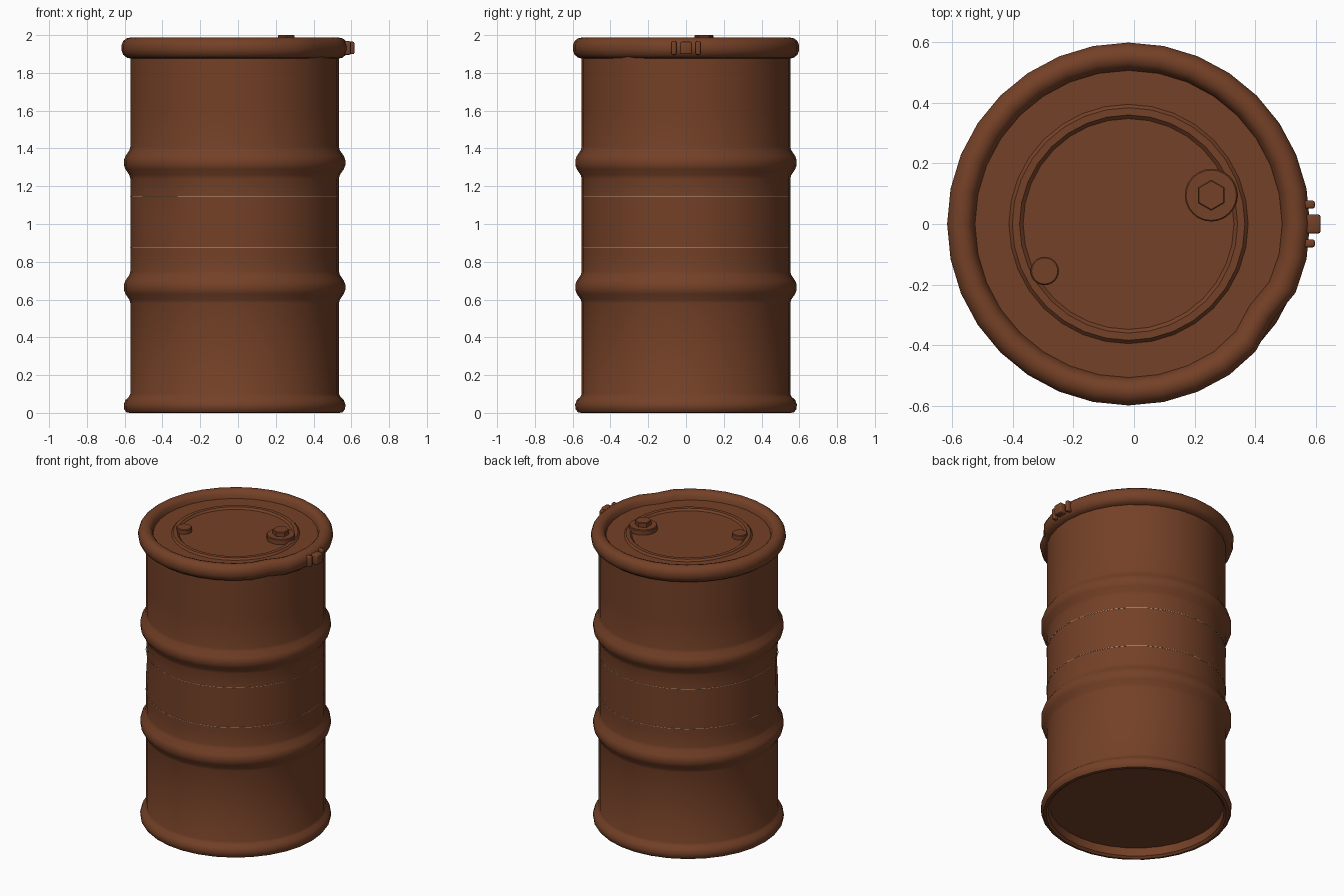
import bpy, bmesh, math
from mathutils import Vector

if "Cube" in bpy.data.objects:
    bpy.data.objects.remove(bpy.data.objects["Cube"])

CX = -0.018      # drum axis
SIDES = 32


def material(name, rgb):
    m = bpy.data.materials.new(name)
    m.use_nodes = True
    m.diffuse_color = (*rgb, 1)
    bsdf = m.node_tree.nodes["Principled BSDF"]
    bsdf.inputs["Base Color"].default_value = (*rgb, 1)
    bsdf.inputs["Roughness"].default_value = 0.7
    return m


rust = material("rust brown", (0.175, 0.052, 0.02))
cream = material("faded cream", (0.55, 0.42, 0.32))


def finish(name, bm, mat, angle=40):
    bmesh.ops.recalc_face_normals(bm, faces=bm.faces)
    mesh = bpy.data.meshes.new(name)
    bm.to_mesh(mesh)
    bm.free()
    mesh.materials.append(mat)
    obj = bpy.data.objects.new(name, mesh)
    bpy.context.collection.objects.link(obj)
    bpy.ops.object.select_all(action='DESELECT')
    obj.select_set(True)
    bpy.context.view_layer.objects.active = obj
    bpy.ops.object.shade_smooth_by_angle(angle=math.radians(angle))
    return obj


def lathe(name, profile, mat=rust, centre=(CX, 0), sides=SIDES, turn=0.0, angle=40):
    """Spin (radius, height) points; radius 0 closes the end."""
    bm = bmesh.new()
    rings = []
    for r, z in profile:
        if r == 0:
            rings.append([bm.verts.new((*centre, z))] * sides)
            continue
        ring = []
        for i in range(sides):
            a = turn + math.tau * i / sides
            ring.append(bm.verts.new((centre[0] + r * math.cos(a),
                                      centre[1] + r * math.sin(a), z)))
        rings.append(ring)
    for low, high in zip(rings, rings[1:]):
        for i in range(sides):
            j = (i + 1) % sides
            corners = list(dict.fromkeys((low[i], low[j], high[j], high[i])))
            bm.faces.new(corners)
    return finish(name, bm, mat, angle)


def dent(obj, degrees, z, depth, size):
    """Push the wall inward around one spot."""
    a = math.radians(degrees)
    spot = Vector((CX + 0.56 * math.cos(a), 0.56 * math.sin(a), z))
    inward = Vector((-math.cos(a), -math.sin(a), 0))
    for v in obj.data.vertices:
        d = (v.co - spot).length / size
        if d < 1:
            v.co += inward * depth * (1 - d * d)


def rib(z):
    """Rolled hoop swelling out of the wall."""
    return [(0.552, z - 0.085), (0.557, z - 0.066), (0.578, z - 0.035),
            (0.586, z - 0.014), (0.586, z + 0.014), (0.578, z + 0.035),
            (0.557, z + 0.066), (0.552, z + 0.085)]


# Drum wall: recessed base, foot roll and two hoops
wall = [(0, 0.065), (0.535, 0.065), (0.54, 0.012), (0.555, 0.0), (0.572, 0.003),
        (0.585, 0.02), (0.587, 0.045), (0.578, 0.068), (0.56, 0.085), (0.552, 0.1)]
wall += rib(0.665) + [(0.552, z) for z in (0.84, 0.95, 1.06, 1.16)] + rib(1.325)
wall += [(0.552, 1.6), (0.552, 1.84), (0.552, 1.92)]
body = lathe("drum_body", wall)
dent(body, 225, 1.1, 0.012, 0.17)

# Rolled top rim and sunken lid
lid = lathe("lid_and_rim", [
    (0.545, 1.875), (0.57, 1.88), (0.59, 1.896), (0.599, 1.92), (0.599, 1.945),
    (0.59, 1.968), (0.572, 1.983), (0.55, 1.987), (0.53, 1.98), (0.515, 1.965),
    (0.507, 1.936), (0.395, 1.936), (0.384, 1.948), (0.36, 1.948),
    (0.348, 1.936), (0, 1.936)])
dent(lid, -34, 1.93, 0.03, 0.13)

# Faint worn edges of a painted band
for label, z in (("upper", 1.145), ("lower", 0.875)):
    lathe(label + "_band_edge", [(0.551, z - 0.001), (0.5535, z - 0.001),
                                 (0.5535, z + 0.001), (0.551, z + 0.001)], cream)


def cap(name, x, y, r, bottom, top, sides=24, turn=0.0):
    b = 0.004
    lathe(name, [(0, bottom), (r, bottom), (r, top - b), (r - b, top), (0, top)],
          centre=(x, y), sides=sides, turn=turn, angle=30)


# Filler plug with hexagonal head, and the small vent plug
cap("filler_plug_flange", 0.255, 0.095, 0.087, 1.93, 1.97)
cap("filler_plug_head", 0.255, 0.095, 0.051, 1.96, 2.0, 6, math.pi / 6)
cap("vent_plug", -0.295, -0.155, 0.047, 1.93, 1.966)


def block(name, x, y, z, size):
    bm = bmesh.new()
    bmesh.ops.create_cube(bm, size=1)
    bmesh.ops.scale(bm, vec=size, verts=bm.verts)
    bmesh.ops.translate(bm, vec=(x, y, z), verts=bm.verts)
    bmesh.ops.bevel(bm, geom=bm.edges[:], offset=0.007, segments=2,
                    profile=0.5, affect='EDGES')
    finish(name, bm, rust, 50)


# Closing-ring clamp on the side of the rim
block("clamp_bolt", 0.59, 0, 1.932, (0.052, 0.062, 0.066))
for label, side in (("front", -1), ("back", 1)):
    block(label + "_clamp_lug", 0.575, side * 0.064, 1.932, (0.044, 0.026, 0.072))
